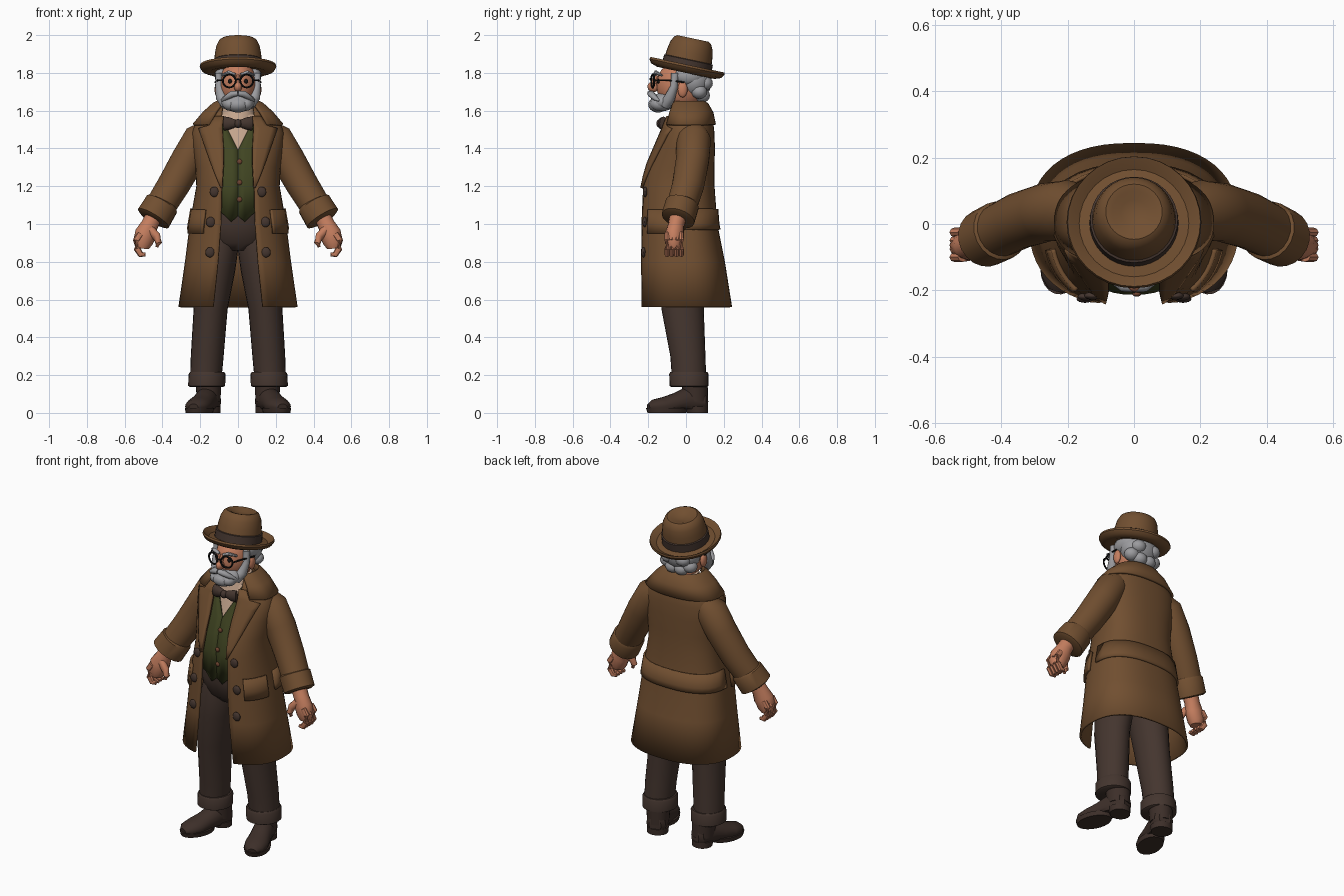
import bpy, bmesh, math
from math import sin, cos, pi, radians
from mathutils import Vector, Matrix

if "Cube" in bpy.data.objects:
    bpy.data.objects.remove(bpy.data.objects["Cube"])

parts = []


def material(name, r, g, b):
    m = bpy.data.materials.new(name)
    m.use_nodes = True
    m.diffuse_color = (r, g, b, 1)
    bsdf = m.node_tree.nodes["Principled BSDF"]
    bsdf.inputs["Base Color"].default_value = (r, g, b, 1)
    bsdf.inputs["Roughness"].default_value = 0.9
    return m


COAT_M = material("coat brown", .165, .078, .03)
DARK = material("dark brown", .058, .036, .028)
SHOE = material("shoe brown", .046, .028, .022)
SKIN = material("skin", .56, .21, .115)
GREY = material("hair grey", .33, .33, .345)
GREEN = material("vest green", .052, .06, .016)
SHIRT = material("shirt beige", .56, .38, .27)
BLACK = material("black", .008, .008, .008)
RUST = material("button rust", .17, .06, .03)


def finish(name, bm, mat, mirror=False, thick=0, closed=True):
    if closed:
        bmesh.ops.recalc_face_normals(bm, faces=bm.faces)
    me = bpy.data.meshes.new(name)
    bm.to_mesh(me)
    bm.free()
    me.materials.append(mat)
    ob = bpy.data.objects.new(name, me)
    bpy.context.collection.objects.link(ob)
    if thick:
        s = ob.modifiers.new("thickness", "SOLIDIFY")
        s.thickness, s.offset = thick, 0
    if mirror:
        ob.modifiers.new("mirror", "MIRROR").use_mirror_merge = False
    parts.append(ob)
    return ob


def skin_rings(name, rings, mat, mirror=False, matrix=None, floor=None):
    """Closed solid through rings of points, capped at both ends."""
    bm = bmesh.new()
    vs = [[bm.verts.new(p) for p in ring] for ring in rings]
    n = len(vs[0])
    for a, b in zip(vs, vs[1:]):
        for j in range(n):
            bm.faces.new((a[j], a[(j + 1) % n], b[(j + 1) % n], b[j]))
    bm.faces.new(vs[0])
    bm.faces.new(vs[-1])
    if floor is not None:
        for v in bm.verts:
            v.co.z = max(v.co.z, floor)
    if matrix:
        bm.transform(matrix)
    return finish(name, bm, mat, mirror)


def loft(name, rows, mat, n=24, **kw):
    """Rows are x, y, z, x radius, y radius."""
    return skin_rings(name, [[(x + rx * cos(2 * pi * j / n), y + ry * sin(2 * pi * j / n), z)
                              for j in range(n)] for x, y, z, rx, ry in rows], mat, **kw)


def tube(name, rows, mat, n=14, **kw):
    """Rows are x, y, z, side radius, upright radius along a bent path."""
    pts = [Vector(r[:3]) for r in rows]
    rings = []
    for i, r in enumerate(rows):
        d = (pts[min(i + 1, len(pts) - 1)] - pts[max(i - 1, 0)]).normalized()
        u = d.cross(Vector((0, 0, 1)))
        u = u.normalized() if u.length > .01 else Vector((1, 0, 0))
        v = u.cross(d)
        rings.append([pts[i] + u * r[3] * cos(2 * pi * j / n) + v * r[4] * sin(2 * pi * j / n)
                      for j in range(n)])
    return skin_rings(name, rings, mat, **kw)


def ball(name, loc, size, mat, mirror=False, tilt=0, seg=16):
    bm = bmesh.new()
    m = Matrix.Translation(loc) @ Matrix.Rotation(radians(tilt), 4, "X") @ Matrix.Diagonal((*size, 1))
    bmesh.ops.create_uvsphere(bm, u_segments=seg, v_segments=seg // 2 + 2, radius=1, matrix=m)
    return finish(name, bm, mat, mirror)


def grid(name, rows, mat, thick=.012, mirror=False):
    bm = bmesh.new()
    vs = [[bm.verts.new(p) for p in row] for row in rows]
    for a, b in zip(vs, vs[1:]):
        for j in range(len(a) - 1):
            bm.faces.new((a[j], a[j + 1], b[j + 1], b[j]))
    return finish(name, bm, mat, mirror, thick, closed=False)


# Garment cross-sections: rounded ovals, angle 0 at the front
POW = 2.4


def oval(t, z, w, f, b):
    s, c = sin(t), cos(t)
    x = math.copysign(w * abs(s) ** (2 / POW), s)
    y = -math.copysign((f if c > 0 else b) * abs(c) ** (2 / POW), c)
    return Vector((x, y, z))


def shell(name, rows, mat, start=None, segs=48, thick=.012):
    """Rows are z, half width, front depth, back depth, half gap at the front."""
    out = []
    for z, w, f, b, gap in rows:
        t0 = radians(start) if start else math.asin((gap / w) ** (POW / 2))
        out.append([oval(t0 + (2 * pi - 2 * t0) * j / segs, z, w, f, b) for j in range(segs + 1)])
    return grid(name, out, mat, thick)


COAT = [(.56, .31, .243, .238, .13), (.8, .275, .242, .2, .105), (1.0, .25, .239, .16, .09),
        (1.2, .215, .232, .145, .085), (1.3, .22, .205, .145, .08), (1.4, .235, .16, .147, .08),
        (1.48, .24, .125, .145, .085), (1.54, .215, .1, .138, .085), (1.58, .17, .085, .125, .085),
        (1.62, .115, .07, .1, .08)]


def coat_at(z):
    for a, b in zip(COAT, COAT[1:]):
        if z <= b[0]:
            k = (z - a[0]) / (b[0] - a[0])
            return [p + (q - p) * k for p, q in zip(a, b)][1:]


def coat_front(x, z, off):
    w, f, b, gap = coat_at(z)
    return Vector((x, -f * (1 - (x / w) ** POW) ** (1 / POW) - off, z))


def patch(name, t1, t2, zs, off, mirror=False):
    """Cloth strip lying on the coat between two angles."""
    rows = []
    for z in zs:
        w, f, b, gap = coat_at(z)
        rows.append([oval(radians(t1 + (t2 - t1) * j / 16), z, w + off, f + off, b + off) for j in range(17)])
    grid(name, rows, COAT_M, .014, mirror)


# Coat with belt, pocket flaps, lapels and collar
shell("coat", COAT, COAT_M)
patch("back_belt", 88, 272, (.97, 1.0, 1.08), .01)
patch("pocket_flaps", 40, 76, (.95, 1.0, 1.075), .012, True)
lapel = [(1.19, .083, .09), (1.25, .08, .115), (1.32, .076, .142), (1.4, .076, .17),
         (1.47, .08, .195), (1.505, .082, .207), (1.52, .082, .15), (1.57, .075, .12)]
grid("lapels", [[coat_front(a + (b - a) * j / 4, z, .013) for j in range(5)] for z, a, b in lapel],
     COAT_M, .014, True)
shell("coat_collar", [(1.525, .235, .118, .152, 0), (1.59, .18, .098, .138, 0), (1.635, .13, .08, .112, 0),
                      (1.645, .115, .072, .1, 0), (1.62, .1, .065, .088, 0)], COAT_M, start=36, thick=.014)
for i, (x, z) in enumerate([(.125, 1.17), (.145, 1.01), (.148, .85)]):
    ball(f"coat_buttons_{i + 1}", coat_front(x, z, .01), (.025, .012, .027), DARK, True)

# Sleeves and cuffs
tube("sleeves", [(.14, .04, 1.505, .06, .06), (.2, .04, 1.45, .092, .09), (.265, .035, 1.34, .088, .09),
                 (.345, .01, 1.2, .085, .085), (.42, -.027, 1.08, .08, .08)], COAT_M, 20, mirror=True)
tube("sleeve_cuffs", [(.398, -.018, 1.115, .08, .08), (.403, -.02, 1.105, .09, .092),
                      (.448, -.042, 1.03, .088, .096), (.452, -.044, 1.023, .07, .075)],
     COAT_M, 20, mirror=True)

# Hands
tube("palms", [(.44, -.04, 1.05, .045, .045), (.468, -.052, .995, .042, .046), (.488, -.06, .95, .048, .058),
               (.505, -.064, .9, .046, .052), (.508, -.064, .87, .035, .035)], SKIN, mirror=True)
for i in range(4):
    y = -.1 + i * .025
    tube(f"fingers_{i + 1}", [(.515, y, .95, .014, .018), (.538, y, .915, .015, .018), (.535, y, .87, .015, .018),
                              (.515, y, .838, .014, .016), (.49, y, .838, .01, .01)], SKIN, 8, mirror=True)
tube("thumbs", [(.465, -.08, .97, .022, .024), (.432, -.092, .935, .021, .023),
                (.42, -.095, .9, .018, .018), (.43, -.095, .878, .01, .01)], SKIN, 10, mirror=True)

# Vest, shirt, bow tie
vest = shell("vest", [(1.06, .19, .2, .1, 0), (1.2, .185, .207, .1, 0), (1.3, .19, .187, .1, 0),
                      (1.39, .2, .152, .1, 0), (1.52, .19, .098, .1, .065), (1.57, .15, .082, .09, .075)], GREEN)
for v in vest.data.vertices:
    if v.co.z < 1.07 and v.co.y < 0:
        v.co.z -= max(0, .05 - abs(abs(v.co.x) - .033))
for i, (y, z) in enumerate([(-.209, 1.13), (-.211, 1.22), (-.184, 1.33)]):
    ball(f"vest_button_{i + 1}", (.008, y, z), (.014, .008, .014), RUST, seg=10)
loft("shirt", [(0, -.03, 1.1, .16, .12), (0, -.035, 1.3, .17, .135), (0, -.025, 1.4, .18, .115),
               (0, -.008, 1.52, .16, .085), (0, 0, 1.58, .1, .075)], SHIRT)
loft("shirt_collar", [(0, -.005, 1.55, .095, .085), (0, .005, 1.63, .08, .07)], SHIRT)
loft("neck", [(0, .01, 1.55, .065, .06), (0, .0, 1.7, .065, .065)], SKIN)
tube("bow_tie_wings", [(.005, -.128, 1.532, .016, .018), (.05, -.126, 1.532, .024, .034),
                       (.074, -.12, 1.532, .02, .037)], DARK, 12, mirror=True)
ball("bow_tie_knot", (0, -.135, 1.532), (.02, .022, .024), DARK)

# Trousers with turn-ups
loft("trouser_seat", [(0, -.02, .86, .11, .1), (0, -.03, .9, .19, .13), (0, -.035, 1.0, .2, .155),
                      (0, -.035, 1.1, .18, .15)], DARK)
loft("trouser_legs", [(.172, .018, .15, .082, .09), (.163, .01, .3, .087, .093), (.145, -.018, .55, .09, .112),
                      (.12, -.025, .75, .105, .125), (.1, -.025, .88, .103, .13), (.095, -.025, .95, .09, .12)],
     DARK, mirror=True)
loft("trouser_cuffs", [(.166, .016, .137, .088, .092), (.166, .016, .143, .098, .103), (.164, .015, .205, .098, .104),
                       (.164, .015, .217, .09, .098)], DARK, mirror=True)

# Shoes, toes turned out
foot = Matrix.Translation((.155, .05, 0)) @ Matrix.Rotation(radians(18), 4, "Z")
tube("shoe_uppers", [(0, .06, .06, .035, .05), (0, .04, .06, .056, .07), (0, -.04, .065, .058, .075),
                     (0, -.11, .05, .062, .055), (0, -.18, .038, .068, .045), (0, -.235, .034, .055, .036),
                     (0, -.262, .03, .025, .018)], SHOE, 18, mirror=True, matrix=foot, floor=.02)
loft("shoe_ankles", [(0, .0, .06, .062, .066), (0, -.005, .16, .068, .07)], SHOE, mirror=True, matrix=foot)
loft("shoe_soles", [(0, -.16, 0, .068, .105), (0, -.16, .026, .073, .113)], SHOE, mirror=True, matrix=foot)
loft("shoe_heels", [(0, .01, 0, .06, .056), (0, .005, .035, .062, .062)], SHOE, mirror=True, matrix=foot)

# Head and face
ball("head", (0, -.025, 1.735), (.1, .132, .135), SKIN, seg=24)
ball("nose", (0, -.175, 1.725), (.021, .03, .026), SKIN, tilt=-25)
tube("nose_bridge", [(0, -.15, 1.785, .012, .014), (0, -.178, 1.735, .016, .016)], SKIN, 8)
ball("ears", (.108, -.018, 1.712), (.016, .026, .042), SKIN, True)
ball("eyes", (.043, -.147, 1.756), (.011, .008, .012), BLACK, True, seg=10)
tube("eyebrows", [(.014, -.165, 1.79, .009, .008), (.05, -.16, 1.802, .012, .012),
                  (.085, -.128, 1.787, .007, .006)], GREY, 8, mirror=True)

# Hair, beard and moustache
ball("hair_back", (0, .045, 1.755), (.117, .092, .095), GREY, seg=20)
ball("hair_sides", (.088, .015, 1.785), (.036, .075, .05), GREY, True)
for i, (x, y, z) in enumerate([(.05, .1, 1.745), (.075, .07, 1.7), (.03, .085, 1.68)]):
    ball(f"hair_curls_{i + 1}", (x, y, z), (.045, .042, .038), GREY, True, seg=12)
tube("sideburns", [(.1, -.06, 1.8, .018, .02), (.1, -.062, 1.73, .022, .02), (.088, -.085, 1.67, .03, .03),
                   (.06, -.11, 1.63, .03, .03)], GREY, 10, mirror=True)
ball("beard", (0, -.118, 1.648), (.092, .076, .05), GREY, tilt=12, seg=20)
ball("beard_chin", (0, -.148, 1.632), (.062, .052, .042), GREY)
ball("beard_curls", (.042, -.14, 1.635), (.04, .05, .036), GREY, True, seg=12)
tube("moustache", [(0, -.19, 1.692, .016, .014), (.03, -.185, 1.688, .02, .018), (.062, -.165, 1.668, .016, .014),
                   (.085, -.142, 1.652, .006, .005)], GREY, 10, mirror=True)

# Round glasses
steps = [2 * pi * i / 24 for i in range(25)]
tube("glasses_rims", [(.046 + .034 * cos(a), -.176 + .008 * cos(a), 1.757 + .034 * sin(a), .0055, .0055)
                      for a in steps], BLACK, 6, mirror=True)
tube("glasses_bridge", [(-.014, -.184, 1.763, .005, .005), (0, -.19, 1.768, .005, .005),
                        (.014, -.184, 1.763, .005, .005)], BLACK, 6)
tube("glasses_arms", [(.08, -.168, 1.76, .005, .005), (.106, -.1, 1.762, .005, .005),
                      (.12, -.01, 1.75, .005, .005)], BLACK, 6, mirror=True)

# Hat, tipped back
tip = Matrix.Translation((0, 0, 1.808)) @ Matrix.Rotation(radians(-12), 4, "X")
brim = [(.1, .004), (.155, -.008), (.19, .004), (.203, .024), (.2, .036), (.19, .03), (.165, .012), (.128, .016)]
crown = [(.127, .05), (.122, .1), (.114, .14), (.1, .168), (.085, .178), (.065, .174), (.04, .162), (.01, .158)]
loft("hat", [(0, 0, z, r, r) for r, z in brim + crown], COAT_M, 32, matrix=tip)
loft("hat_band", [(0, 0, z, r, r) for r, z in [(.128, .014), (.134, .017), (.132, .062), (.124, .066)]],
     DARK, 32, matrix=tip)

# Smooth shading with crisp creases
bpy.ops.object.select_all(action="DESELECT")
for ob in parts:
    ob.select_set(True)
bpy.context.view_layer.objects.active = parts[0]
bpy.ops.object.shade_smooth_by_angle(angle=radians(42))
